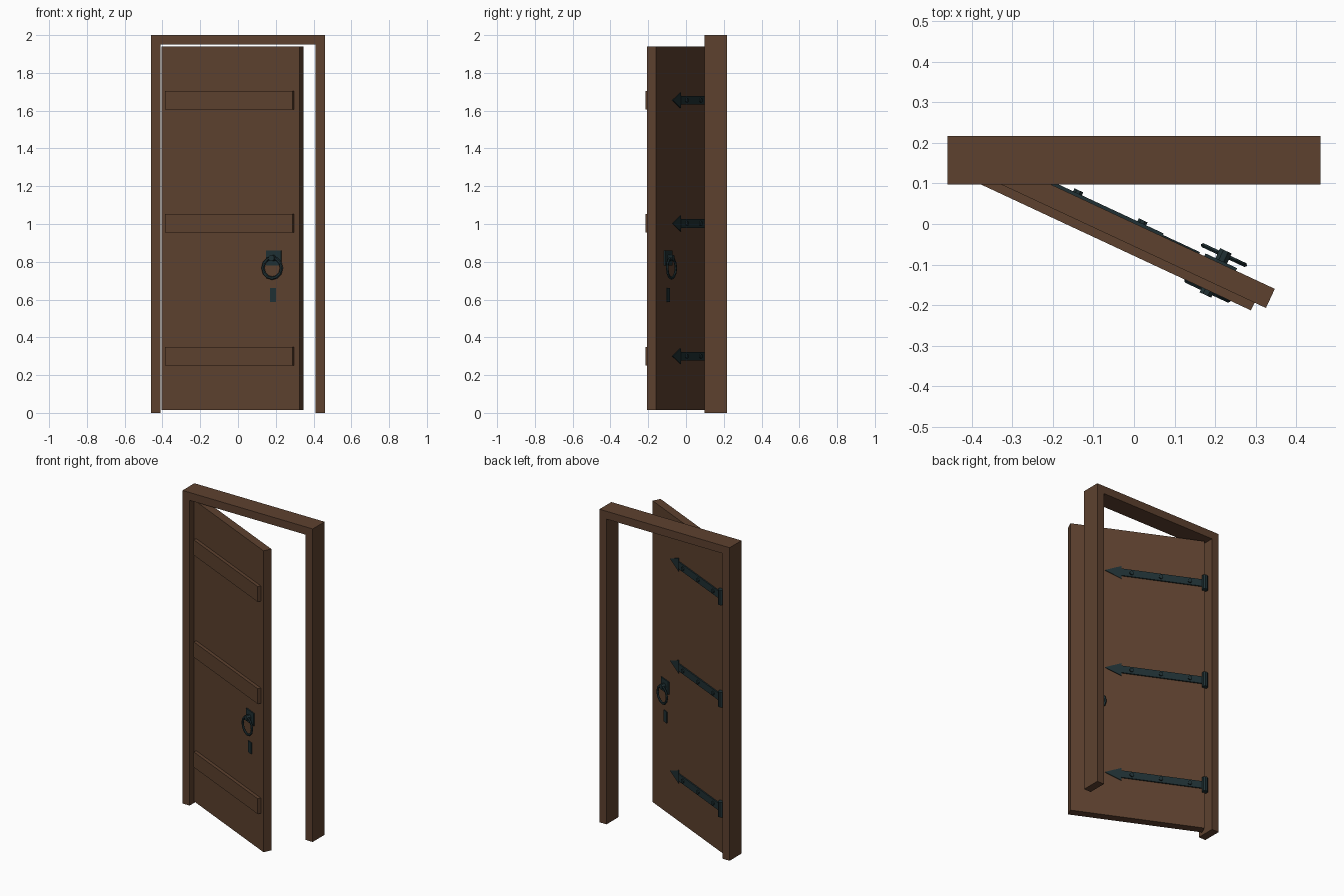
import bpy
import bmesh
from math import cos, sin, pi, radians
from mathutils import Matrix, Vector

if "Cube" in bpy.data.objects:
    bpy.data.objects.remove(bpy.data.objects["Cube"], do_unlink=True)


def make_material(name, rgb):
    mat = bpy.data.materials.new(name)
    mat.use_nodes = True
    mat.diffuse_color = (*rgb, 1)
    mat.node_tree.nodes["Principled BSDF"].inputs["Base Color"].default_value = (*rgb, 1)
    return mat


WOOD = make_material("brown wood", (0.11, 0.053, 0.028))
IRON = make_material("dark iron", (0.014, 0.03, 0.034))

# Door space: x runs along the leaf from the hinge, y points to the back
SWING = Matrix.Translation((-0.394, 0.157, 0)) @ Matrix.Rotation(radians(-25), 4, "Z")
WIDTH, HALF = 0.806, 0.026


def finish(bm, name, mat, matrix=SWING):
    bmesh.ops.remove_doubles(bm, verts=bm.verts, dist=0.0001)
    bmesh.ops.recalc_face_normals(bm, faces=bm.faces)
    mesh = bpy.data.meshes.new(name)
    bm.to_mesh(mesh)
    bm.free()
    mesh.transform(matrix)
    mesh.materials.append(mat)
    obj = bpy.data.objects.new(name, mesh)
    bpy.context.collection.objects.link(obj)
    return obj


def prism(name, outline, y0, y1, mat, matrix=SWING):
    """Extrude an x-z outline from y0 to y1."""
    bm = bmesh.new()
    face = bm.faces.new([bm.verts.new((x, y0, z)) for x, z in outline])
    moved = bmesh.ops.extrude_face_region(bm, geom=[face])["geom"]
    verts = [v for v in moved if isinstance(v, bmesh.types.BMVert)]
    bmesh.ops.translate(bm, verts=verts, vec=(0, y1 - y0, 0))
    if not face.is_valid or len(bm.faces) < len(outline) + 2:
        bm.faces.new([v for v in bm.verts if v not in verts])
    return finish(bm, name, mat, matrix)


def rect(x0, x1, z0, z1):
    return [(x0, z0), (x1, z0), (x1, z1), (x0, z1)]


def disc(x, z, r, sides=8):
    return [(x + r * cos(2 * pi * (i + 0.5) / sides),
             z + r * sin(2 * pi * (i + 0.5) / sides)) for i in range(sides)]


def ring(name, x, y, z, radius, half_width, half_depth):
    """Spin a flattened hexagon section into a low-poly ring."""
    bm = bmesh.new()
    section = [bm.verts.new((x + radius + half_width * cos(i * pi / 3),
                             y + half_depth * sin(i * pi / 3), z)) for i in range(6)]
    edges = [bm.edges.new((section[i], section[(i + 1) % 6])) for i in range(6)]
    bmesh.ops.spin(bm, geom=section + edges, cent=(x, y, z), axis=(0, 1, 0),
                   angle=2 * pi, steps=12)
    return finish(bm, name, IRON)


# Frame: two posts and a lintel in one piece
prism("door_frame",
      [(-0.46, 0), (-0.41, 0), (-0.41, 1.95), (0.41, 1.95),
       (0.41, 0), (0.46, 0), (0.46, 2), (-0.46, 2)],
      0.097, 0.217, WOOD, Matrix.Identity(4))

# Leaf
prism("door_leaf", rect(0, WIDTH, 0.015, 1.94), -HALF, HALF, WOOD)

for label, z in (("lower", 0.3), ("middle", 1.003), ("upper", 1.655)):
    # Batten on the front
    prism(label + "_batten", rect(0.03, 0.775, z - 0.049, z + 0.049),
          -HALF - 0.021, -HALF, WOOD)
    # Strap hinge on the back
    prism(label + "_hinge_strap", rect(0, 0.5, z - 0.023, z + 0.023),
          HALF, HALF + 0.008, IRON)
    prism(label + "_hinge_tip", [(0.5, z - 0.042), (0.6, z), (0.5, z + 0.042)],
          HALF, HALF + 0.004, IRON)
    for i in range(3):
        prism(label + "_hinge_rivet", disc(0.09 + 0.175 * i, z, 0.013),
              HALF + 0.008, HALF + 0.016, IRON)
    bm = bmesh.new()
    bmesh.ops.create_cone(bm, cap_ends=True, segments=8, radius1=0.018, radius2=0.018,
                          depth=0.095, matrix=Matrix.Translation((0, HALF + 0.009, z)))
    finish(bm, label + "_hinge_barrel", IRON)

# Handles, alike on both sides
HANDLE = 0.657
for label, side in (("front", -1), ("back", 1)):
    face = side * HALF
    prism(label + "_handle_plate", rect(HANDLE - 0.043, HANDLE + 0.043, 0.78, 0.86),
          face, face + side * 0.007, IRON)
    prism(label + "_handle_knob", disc(HANDLE, 0.82, 0.017),
          face, face + side * 0.034, IRON)
    ring(label + "_handle_ring", HANDLE, face + side * 0.0225, 0.767, 0.054, 0.009, 0.006)
    prism(label + "_keyhole_plate", rect(HANDLE - 0.02, HANDLE + 0.013, 0.587, 0.66),
          face, face + side * 0.005, IRON)
